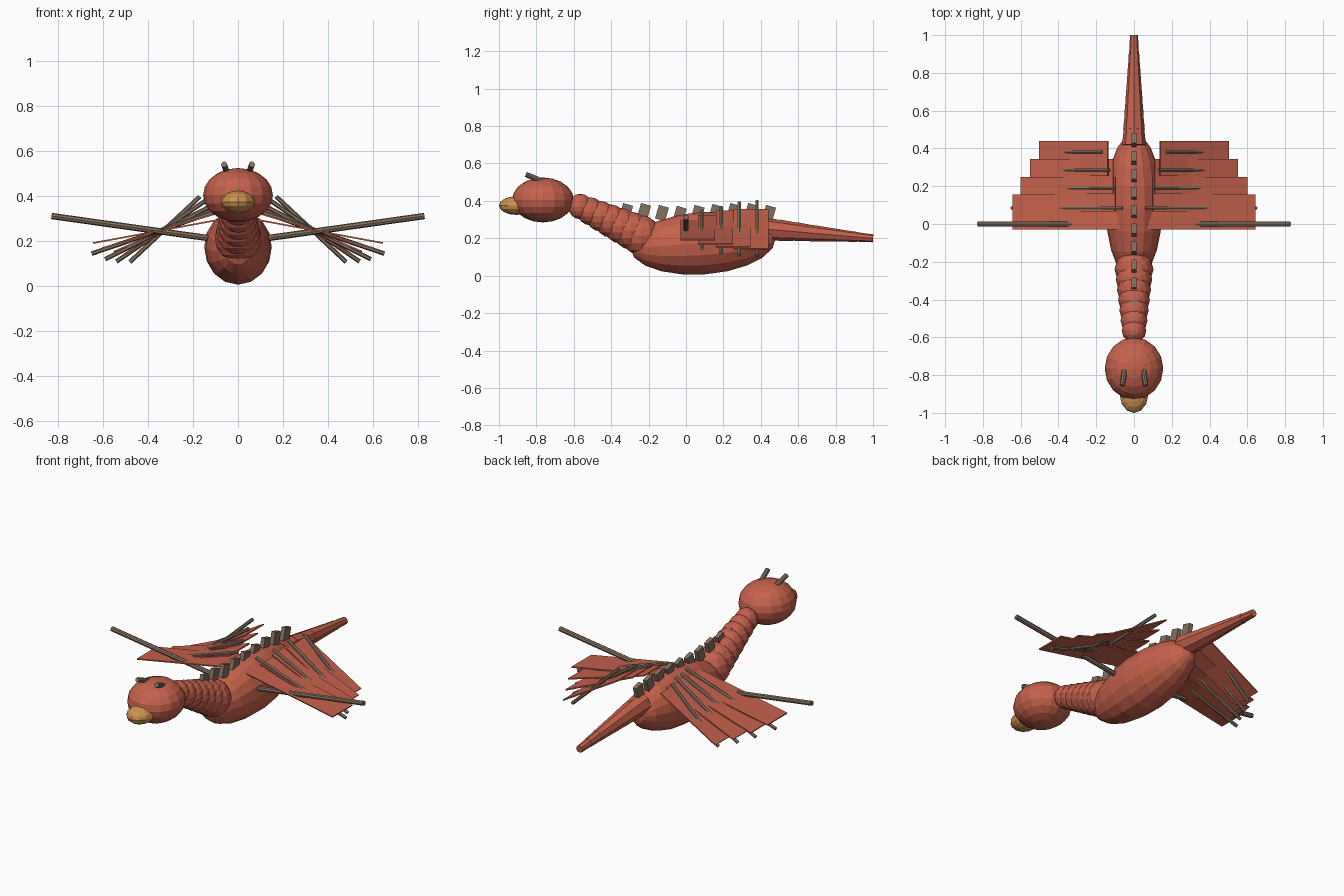
import bpy, math
from mathutils import Vector, Matrix

if "Cube" in bpy.data.objects:
    bpy.data.objects.remove(bpy.data.objects["Cube"])


def material(name, rgb):
    m = bpy.data.materials.new(name)
    m.diffuse_color = (*rgb, 1)
    m.use_nodes = True
    m.node_tree.nodes["Principled BSDF"].inputs["Base Color"].default_value = m.diffuse_color
    return m


RED = material("red hide", (0.56, 0.12, 0.07))
BONE = material("brown bone", (0.23, 0.165, 0.115))
GOLD = material("ochre beak", (0.62, 0.29, 0.075))


def finish(name, mat):
    ob = bpy.context.object
    ob.name = name
    ob.data.materials.append(mat)
    return ob


def ellipsoid(name, loc, size, mat, seg=16, rings=10, tilt=0, pole_y=False):
    bpy.ops.mesh.primitive_uv_sphere_add(segments=seg, ring_count=rings, radius=1)
    ob = finish(name, mat)
    turn = Matrix.Rotation(math.pi / 2, 4, 'X') if pole_y else Matrix()
    ob.data.transform(Matrix.Rotation(math.radians(tilt), 4, 'X')
                      @ Matrix.Diagonal((*size, 1)) @ turn)
    ob.location = loc
    return ob


def rod(name, a, b, r1, r2, mat, sides=8):
    a, b = Vector(a), Vector(b)
    bpy.ops.mesh.primitive_cone_add(vertices=sides, radius1=r1, radius2=r2,
                                    depth=(b - a).length, location=(a + b) / 2)
    ob = finish(name, mat)
    ob.rotation_euler = (b - a).to_track_quat('Z', 'Y').to_euler()
    return ob


def box(name, loc, size, rot, mat):
    bpy.ops.mesh.primitive_cube_add(size=1, location=loc, rotation=rot)
    ob = finish(name, mat)
    ob.scale = size
    return ob


# Body, head and beak
ellipsoid("body", (0, 0.09, 0.174), (0.15, 0.39, 0.167), RED, tilt=4, pole_y=True)
ellipsoid("head", (0, -0.765, 0.405), (0.155, 0.165, 0.12), RED)
ellipsoid("beak", (0, -0.905, 0.375), (0.075, 0.095, 0.05), GOLD, 12, 8)

# Neck of overlapping balls, growing toward the body
for i in range(7):
    t = i / 6
    r = 0.065 + 0.038 * t
    ellipsoid(f"neck_{i + 1}", (0, -0.565 + 0.325 * t, 0.37 - 0.155 * t),
              (r, r, r * 1.05), RED, 12, 8)

# Tail of stepped tapering segments
for i in range(7):
    y0 = 0.417 + i * 0.0833
    r = 0.064 - 0.0065 * i
    z = 0.25 - 0.0072 * i
    rod(f"tail_{i + 1}", (0, y0, z), (0, y0 + 0.0833, z - 0.007), r, r * 0.85, RED)

# Back plates leaning toward the tail
plate_z = [0.345, 0.345, 0.345, 0.335, 0.33, 0.335, 0.34, 0.345, 0.345, 0.335]
for i, z in enumerate(plate_z):
    box(f"back_plate_{i + 1}", (0, -0.415 + i * 0.0955, z), (0.025, 0.055, 0.075),
        (math.radians(-16), 0, 0), BONE)

# Wing bones: y, inner x, inner z, outer x, outer z
bones = [(0.085, 0.06, 0.345, 0.65, 0.145), (0.188, 0.10, 0.365, 0.59, 0.12),
         (0.285, 0.13, 0.39, 0.54, 0.11), (0.38, 0.17, 0.398, 0.48, 0.108)]
# Wing panels: same layout, each a thin sheet 0.185 wide
panels = [(0.0625, 0.07, 0.298, 0.643, 0.192), (0.1575, 0.10, 0.322, 0.60, 0.17),
          (0.2525, 0.11, 0.345, 0.55, 0.154), (0.3475, 0.138, 0.355, 0.50, 0.143)]

for s, side in ((1, "right"), (-1, "left")):
    # Leading spar and fan bones
    rod(f"{side}_wing_spar", (s * 0.02, 0, 0.198), (s * 0.828, 0, 0.312),
        0.014, 0.014, BONE)
    for i, (y, x0, z0, x1, z1) in enumerate(bones):
        rod(f"{side}_wing_bone_{i + 1}", (s * x0, y, z0), (s * x1, y, z1),
            0.01, 0.01, BONE, 6)
    # Wing skin
    for i, (y, x0, z0, x1, z1) in enumerate(panels):
        length = math.hypot(x1 - x0, z1 - z0)
        box(f"{side}_wing_panel_{i + 1}", (s * (x0 + x1) / 2, y, (z0 + z1) / 2),
            (length, 0.185, 0.007), (0, s * math.atan2(z0 - z1, x1 - x0), 0), RED)
    # Horns
    rod(f"{side}_horn", (s * 0.05, -0.775, 0.508), (s * 0.062, -0.855, 0.541),
        0.014, 0.014, BONE)
